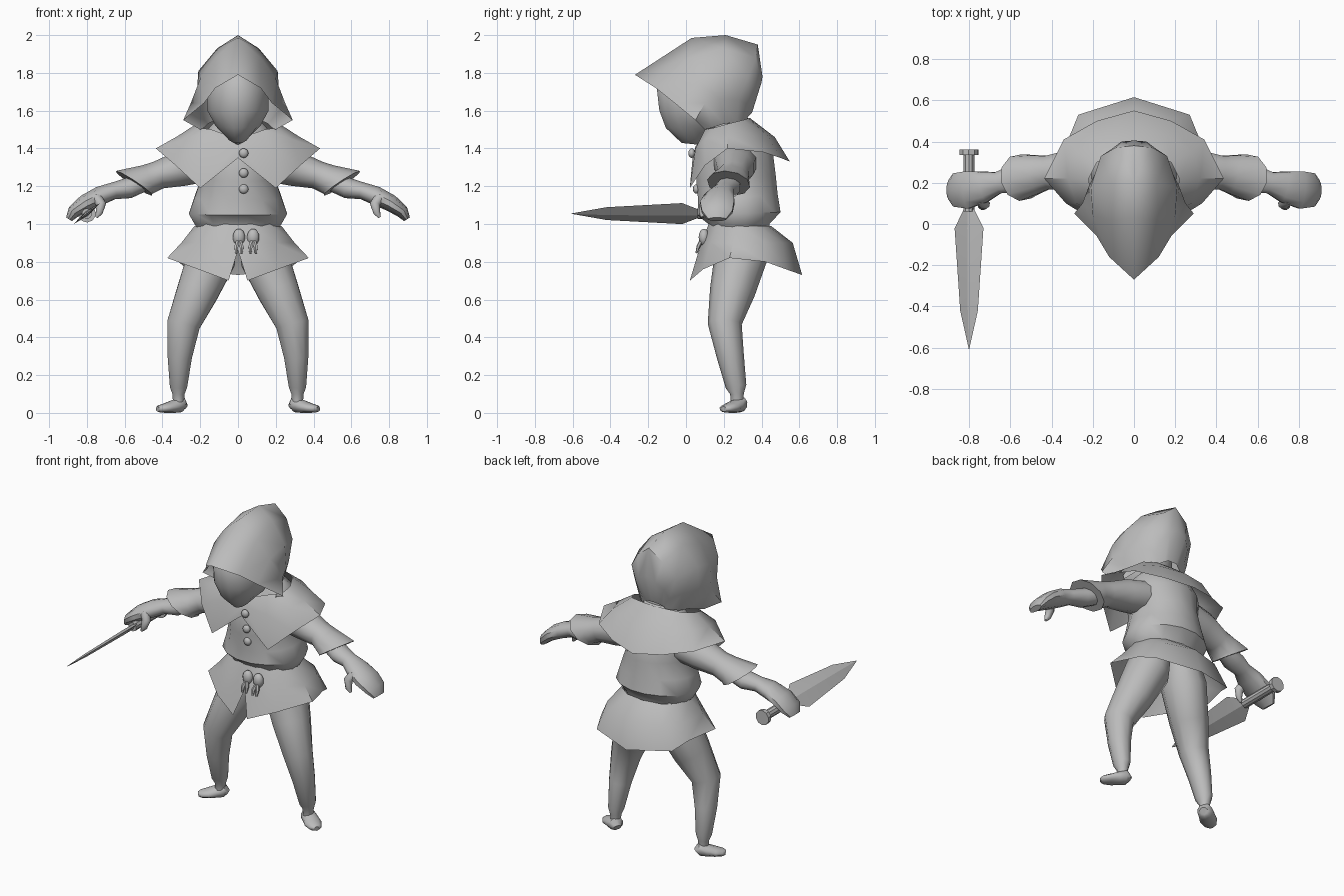
import bpy, bmesh, math
from mathutils import Vector, Matrix

if "Cube" in bpy.data.objects:
    bpy.data.objects.remove(bpy.data.objects["Cube"], do_unlink=True)

grey = bpy.data.materials.new("plain_grey")
grey.use_nodes = True
grey.diffuse_color = (0.5, 0.5, 0.5, 1)
grey.node_tree.nodes["Principled BSDF"].inputs["Base Color"].default_value = (0.5, 0.5, 0.5, 1)


def finish(name, bm, angle=50, mirror=False):
    """Turn a bmesh into a shaded object, optionally mirrored left to right."""
    mesh = bpy.data.meshes.new(name)
    bm.to_mesh(mesh)
    bm.free()
    mesh.materials.append(grey)
    obj = bpy.data.objects.new(name, mesh)
    bpy.context.collection.objects.link(obj)
    bpy.ops.object.select_all(action="DESELECT")
    obj.select_set(True)
    bpy.context.view_layer.objects.active = obj
    bpy.ops.object.shade_smooth_by_angle(angle=math.radians(angle))
    if mirror:
        modifier = obj.modifiers.new("mirror", "MIRROR")
        modifier.use_clip = True
        modifier.merge_threshold = 0.002
    return obj


def cloth(name, columns, angle=50):
    """Open sheet through columns of points on the left half, then mirrored."""
    bm = bmesh.new()
    grid = [[bm.verts.new(point) for point in column] for column in columns]
    for a, b in zip(grid, grid[1:]):
        for i in range(len(a) - 1):
            bm.faces.new((a[i], a[i + 1], b[i + 1], b[i]))
    bmesh.ops.recalc_face_normals(bm, faces=bm.faces)
    middle = sum((v.co for v in bm.verts), Vector()) / len(bm.verts)
    middle.x, middle.y = 0, 0.24
    if sum((f.calc_center_median() - middle).dot(f.normal) for f in bm.faces) < 0:
        bmesh.ops.reverse_faces(bm, faces=bm.faces)
    return finish(name, bm, angle, mirror=True)


def tube(name, path, up=(0, 0, 1), sides=10, lean=0, mirror=True, angle=50):
    """Loft of ellipses; each path entry is x, y, z, half width, half height."""
    bm = bmesh.new()
    centres = [Vector(p[:3]) for p in path]
    rings = []
    for i, (x, y, z, wide, high) in enumerate(path):
        along = (centres[min(i + 1, len(path) - 1)] - centres[max(i - 1, 0)]).normalized()
        side = along.cross(Vector(up)).normalized()
        rise = side.cross(along)
        if i == len(path) - 1:
            rise = rise + along * lean
        ring = []
        for k in range(sides):
            turn = math.tau * (k + 0.5) / sides
            ring.append(bm.verts.new(centres[i] + side * wide * math.cos(turn)
                                     + rise * high * math.sin(turn)))
        rings.append(ring)
    for a, b in zip(rings, rings[1:]):
        for k in range(sides):
            n = (k + 1) % sides
            bm.faces.new((a[k], a[n], b[n], b[k]))
    bm.faces.new(rings[0])
    bm.faces.new(rings[-1])
    bmesh.ops.recalc_face_normals(bm, faces=bm.faces)
    return finish(name, bm, angle, mirror)


def ball(name, centre, size, segments=16, rings=10):
    bm = bmesh.new()
    place = Matrix.Translation(centre) @ Matrix.Diagonal((*size, 1))
    bmesh.ops.create_uvsphere(bm, u_segments=segments, v_segments=rings, radius=1, matrix=place)
    return finish(name, bm)


# Hood: arches from the pointed brow to the nape, each from crown to jaw
cloth("hood", [
    [(0, -.27, 1.79), (.12, -.16, 1.72), (.18, -.06, 1.64), (.29, .05, 1.55), (.2, .1, 1.5)],
    [(0, .03, 1.985), (.12, .02, 1.88), (.2, .04, 1.77), (.25, .1, 1.64), (.18, .14, 1.51)],
    [(0, .21, 2), (.11, .2, 1.93), (.21, .18, 1.81), (.22, .18, 1.66), (.16, .2, 1.53)],
    [(0, .38, 1.95), (.09, .37, 1.88), (.16, .33, 1.78), (.17, .28, 1.66), (.14, .27, 1.54)],
    [(0, .405, 1.78), (.06, .4, 1.75), (.1, .37, 1.7), (.11, .33, 1.63), (.1, .31, 1.55)],
    [(0, .35, 1.59), (.03, .35, 1.59), (.05, .34, 1.58), (.07, .33, 1.57), (.08, .32, 1.55)],
], 60)

# Face: smooth featureless head narrowing to the chin
tube("face", [
    (0, .09, 1.43, .01, .02), (0, .07, 1.46, .055, .1), (0, .06, 1.52, .12, .17),
    (0, .06, 1.6, .165, .205), (0, .06, 1.7, .165, .22), (0, .08, 1.8, .12, .17),
    (0, .1, 1.86, .04, .06)], up=(0, 1, 0), sides=16, mirror=False)

# Shoulder cape: collar, shoulder and hem points, front to back
cloth("shoulder_cape", [
    [(0, .08, 1.45), (0, .05, 1.41), (0, .035, 1.35)],
    [(.14, .1, 1.5), (.17, .05, 1.4), (.2, .02, 1.19)],
    [(.21, .15, 1.51), (.28, .1, 1.45), (.33, .1, 1.31)],
    [(.22, .22, 1.53), (.32, .22, 1.465), (.435, .22, 1.4)],
    [(.18, .3, 1.55), (.28, .35, 1.47), (.34, .41, 1.38)],
    [(.1, .33, 1.56), (.16, .43, 1.47), (.18, .5, 1.35)],
    [(0, .34, 1.56), (0, .47, 1.46), (0, .55, 1.33)],
])

# Tunic body with a fold over the belt
tube("tunic", [
    (0, .28, .95, .2, .16), (0, .28, 1, .235, .165), (0, .28, 1.055, .265, .225),
    (0, .275, 1.14, .235, .215), (0, .265, 1.24, .2, .215), (0, .26, 1.36, .22, .205),
    (0, .25, 1.46, .2, .15), (0, .23, 1.54, .12, .1)], up=(0, 1, 0), sides=16, mirror=False)

# Flared tunic skirt with a slit in front
cloth("tunic_skirt", [
    [(0, .12, 1), (0, .1, .93), (0, .07, .86)],
    [(.06, .12, 1), (.06, .08, .9), (.05, .02, .7)],
    [(.17, .17, 1), (.2, .13, .9), (.21, .09, .76)],
    [(.23, .28, .99), (.3, .25, .9), (.375, .23, .82)],
    [(.19, .38, .99), (.27, .42, .9), (.315, .42, .8)],
    [(.12, .43, .99), (.19, .51, .9), (.27, .53, .76)],
    [(0, .45, .99), (0, .565, .9), (0, .615, .73)],
])

# Sleeves with a wide slanted cuff, then forearm and hand
tube("sleeve", [
    (.14, .26, 1.33, .12, .1), (.3, .26, 1.295, .105, .095), (.42, .25, 1.26, .085, .075),
    (.48, .24, 1.235, .1, .08), (.55, .225, 1.215, .115, .09)], lean=0.85)
tube("forearm_and_hand", [
    (.47, .24, 1.23, .05, .045), (.58, .22, 1.19, .07, .055), (.66, .2, 1.175, .055, .045),
    (.73, .18, 1.15, .08, .05), (.81, .165, 1.11, .095, .045), (.87, .165, 1.065, .085, .035),
    (.895, .165, 1.025, .05, .018)])
tube("thumb", [
    (.75, .12, 1.14, .03, .03), (.725, .095, 1.105, .028, .025), (.735, .085, 1.06, .02, .018),
    (.75, .085, 1.035, .008, .008)], up=(0, 1, 0), sides=8)

# Trousers and turned-out shoes
tube("trouser_leg", [
    (.1, .29, .98, .1, .13), (.14, .29, .82, .135, .14), (.215, .245, .64, .115, .12),
    (.288, .205, .47, .092, .09), (.308, .235, .3, .068, .072), (.315, .265, .14, .048, .055),
    (.315, .27, .1, .034, .036), (.315, .27, .05, .03, .034)], up=(0, 1, 0))
tube("shoe", [
    (.285, .298, .03, .025, .022), (.3, .288, .045, .045, .043), (.335, .265, .036, .048, .036),
    (.375, .235, .027, .053, .027), (.41, .21, .022, .04, .021), (.425, .2, .02, .018, .014)])

# Three buttons down the chest
for height, depth in ((1.375, .03), (1.27, .045), (1.185, .055)):
    ball("button", (.03, depth, height), (.025, .018, .025), 12, 8)

# Belt knot and hanging ends
for offset in (.005, .08):
    ball("belt_knot", (offset, .095, .93), (.034, .028, .045), 10, 8)
    for spread in (-.014, .014):
        tube("belt_end", [
            (offset, .085, .92, .012, .01), (offset + spread, .065, .88, .012, .01),
            (offset + spread, .055, .845, .006, .005)],
            up=(0, 1, 0), sides=6, mirror=False)

# Short sword in the right hand, blade rolled about its length
roll = (-.62, 0, .78)
grip = Vector((-.8, 0, 1.055))


def sword_part(name, stations, sides):
    path = [(grip.x, y, grip.z, wide, thick) for y, wide, thick in stations]
    return tube(name, path, up=roll, sides=sides, mirror=False, angle=30)


blade = sword_part("sword_blade", [
    (.09, .02, .012), (-.02, .09, .014), (-.42, .055, .01), (-.605, .002, .002)], 4)
# Turn the four-sided section so its corners form the cutting edges
for vert in blade.data.vertices:
    across = Vector((roll[2], 0, -roll[0]))
    normal = Vector(roll)
    offset = vert.co - grip
    u, v = offset.dot(across), offset.dot(normal)
    ratio = abs(v) / max(abs(u), 1e-6)
    flat = u * v > 0
    target = across * (math.copysign(abs(u) * math.sqrt(2), u) if flat else 0)
    if not flat:
        target = normal * math.copysign(abs(u) * ratio * math.sqrt(2), v)
    vert.co = grip + target + Vector((0, offset.y, 0))
sword_part("sword_handle", [(.06, .028, .028), (.34, .028, .028)], 10)
sword_part("sword_pommel", [(.335, .047, .047), (.362, .047, .047)], 10)
